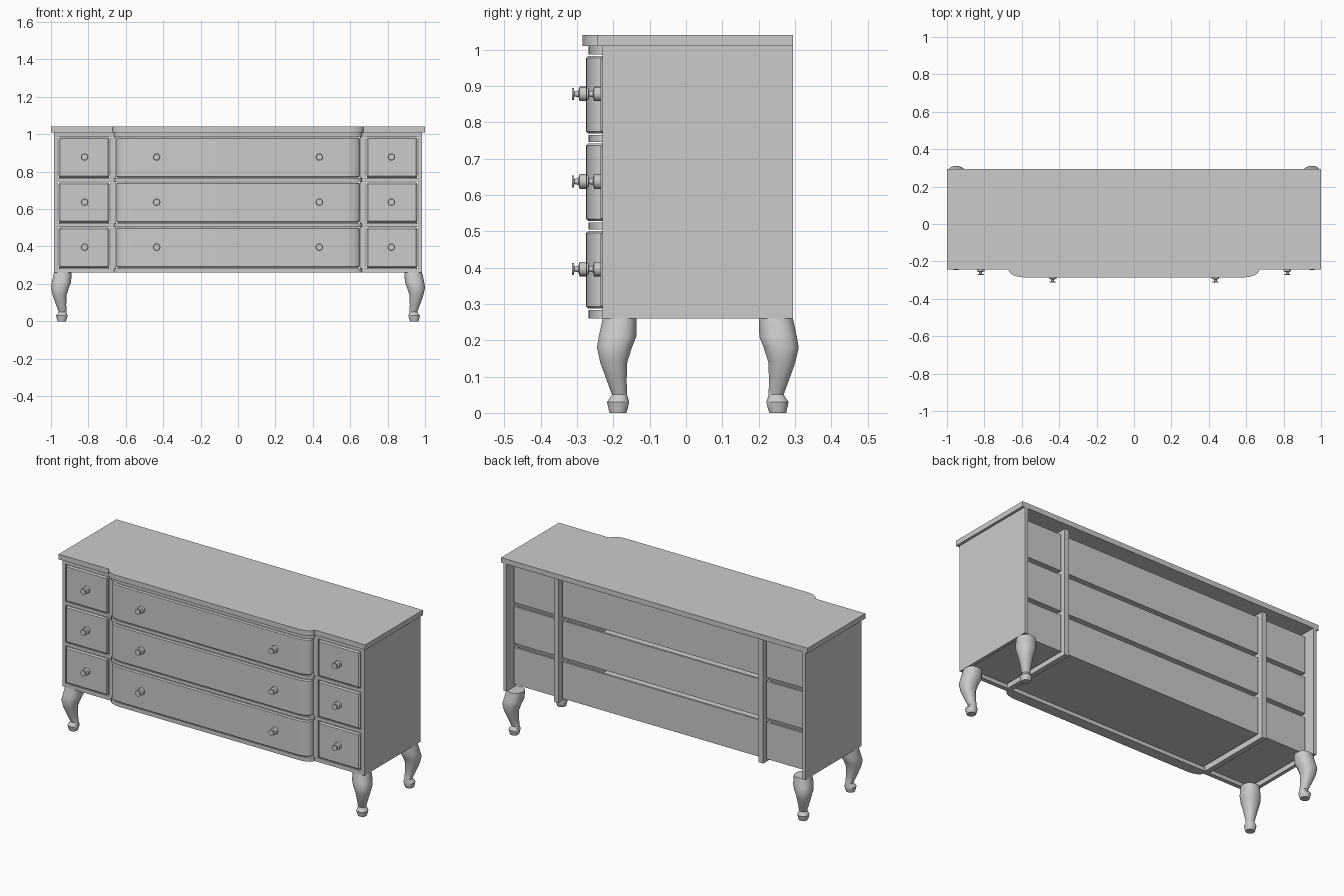
import bpy, bmesh, math
from mathutils import Vector

if "Cube" in bpy.data.objects:
    bpy.data.objects.remove(bpy.data.objects["Cube"], do_unlink=True)

GREY = (0.6, 0.6, 0.6, 1)
paint = bpy.data.materials.new("plain_grey")
paint.use_nodes = True
paint.diffuse_color = GREY
paint.node_tree.nodes["Principled BSDF"].inputs["Base Color"].default_value = GREY


def finish(name, bm, bevel=0, smooth=False):
    bmesh.ops.recalc_face_normals(bm, faces=bm.faces)
    mesh = bpy.data.meshes.new(name)
    bm.to_mesh(mesh)
    bm.free()
    mesh.materials.append(paint)
    obj = bpy.data.objects.new(name, mesh)
    bpy.context.collection.objects.link(obj)
    if bevel:
        mod = obj.modifiers.new("Bevel", "BEVEL")
        mod.width, mod.segments, mod.limit_method = bevel, 1, "ANGLE"
        mod.angle_limit = math.radians(50)
    if smooth:
        bpy.ops.object.select_all(action="DESELECT")
        obj.select_set(True)
        bpy.context.view_layer.objects.active = obj
        bpy.ops.object.shade_smooth_by_angle(angle=math.radians(35))
    return obj


def add_prism(bm, outline, z0, z1):
    low = [bm.verts.new((x, y, z0)) for x, y in outline]
    high = [bm.verts.new((x, y, z1)) for x, y in outline]
    bm.faces.new(low)
    bm.faces.new(high)
    for i in range(len(low)):
        j = (i + 1) % len(low)
        bm.faces.new((low[i], low[j], high[j], high[i]))


def add_box(bm, x0, x1, y0, y1, z0, z1):
    add_prism(bm, [(x0, y0), (x1, y0), (x1, y1), (x0, y1)], z0, z1)


def bow(half, y_side, y_front, run=0.08, steps=7):
    """Front line from left to right, with rounded shoulders."""
    right = []
    for i in range(steps + 1):
        a = math.pi / 2 * i / steps
        right.append((half - run * (1 - math.cos(a)), y_side + (y_front - y_side) * math.sin(a)))
    return right + [(-x, y) for x, y in reversed(right)]


BOTTOM, TOP = 0.26, 1.01
BACK, SIDE_FRONT, BOW_FRONT = 0.295, -0.23, -0.268
DRAWER_Z = [0.287 + 0.241 * k for k in range(3)]
DRAWER_H = 0.214
RAILS = [(BOTTOM, 0.283), (0.505, 0.524), (0.746, 0.765), (0.986, TOP)]

# Top board with a bowed centre
bm = bmesh.new()
add_prism(bm, [(-1, BACK), (-1, -0.243), *reversed(bow(0.67, -0.243, -0.285)),
               (1, -0.243), (1, BACK)], TOP, 1.04)
finish("top_board", bm, smooth=True)

# Side panels and inner dividers
bm = bmesh.new()
for s in (-1, 1):
    add_box(bm, s * 0.965, s * 0.985, SIDE_FRONT, BACK, BOTTOM, TOP)
finish("side_panels", bm)
bm = bmesh.new()
for s in (-1, 1):
    add_box(bm, s * 0.652, s * 0.682, SIDE_FRONT, 0.255, BOTTOM, TOP)
finish("dividers", bm)

# Front rails between the drawers
bm = bmesh.new()
for z0, z1 in RAILS:
    add_prism(bm, bow(0.662, SIDE_FRONT, BOW_FRONT) + [(-0.652, -0.205), (0.652, -0.205)], z0, z1)
    for s in (-1, 1):
        add_box(bm, s * 0.682, s * 0.965, SIDE_FRONT, -0.205, z0, z1)
finish("front_rails", bm, smooth=True)


def drawer_box(name, x0, x1, z0):
    """Open tray behind a drawer front."""
    bm = bmesh.new()
    y0, y1, z1, t = -0.215, 0.235, z0 + 0.212, 0.012
    add_box(bm, x0, x1, y0, y1, z0 - 0.005, z0 + t)
    add_box(bm, x0, x1, y1 - t, y1, z0 + t, z1)
    for xa, xb in ((x0, x0 + t), (x1 - t, x1)):
        add_box(bm, xa, xb, y0, y1 - t, z0 + t, z1)
    finish(name, bm)


def knob(name, x, y, z, sides=16):
    """Turned knob pointing forward."""
    profile = [(0.0, 0.0), (0.02, 0.0), (0.02, 0.02), (0.009, 0.023), (0.007, 0.034),
               (0.017, 0.036), (0.017, 0.041), (0.0, 0.042)]
    bm = bmesh.new()
    rings = []
    for r, d in profile[1:-1]:
        rings.append([bm.verts.new((x + r * math.cos(math.tau * i / sides), y - d,
                                    z + r * math.sin(math.tau * i / sides))) for i in range(sides)])
    bm.faces.new(rings[0])
    bm.faces.new(rings[-1])
    for a, b in zip(rings, rings[1:]):
        for i in range(sides):
            j = (i + 1) % sides
            bm.faces.new((a[i], a[j], b[j], b[i]))
    finish(name, bm, smooth=True)


# Drawers, one wide and two narrow on each level
for level, z0 in zip(("lower", "middle", "upper"), DRAWER_Z):
    bm = bmesh.new()
    add_prism(bm, bow(0.652, -0.236, -0.275) + [(-0.65, -0.212), (0.65, -0.212)], z0, z0 + DRAWER_H)
    finish(f"{level}_wide_drawer_front", bm, bevel=0.006, smooth=True)
    drawer_box(f"{level}_wide_drawer_box", -0.64, 0.64, z0)
    for side, s in (("left", 1), ("right", -1)):
        bm = bmesh.new()
        add_box(bm, s * 0.687, s * 0.96, -0.236, -0.212, z0, z0 + DRAWER_H)
        finish(f"{level}_{side}_drawer_front", bm, bevel=0.007)
        xs = sorted((s * 0.69, s * 0.958))
        drawer_box(f"{level}_{side}_drawer_box", xs[0], xs[1], z0)
        knob(f"{level}_{side}_wide_knob", s * 0.435, -0.273, z0 + 0.113 - 0.004)
        knob(f"{level}_{side}_small_knob", s * 0.82, -0.233, z0 + 0.113 - 0.004)

# Curved legs: height, outer inset and inner inset from the case corner
LEG = [(0.26, 0.0, 0.095), (0.21, -0.011, 0.094), (0.18, -0.016, 0.082), (0.14, -0.007, 0.069),
       (0.09, 0.011, 0.067), (0.05, 0.026, 0.068), (0.03, 0.012, 0.074), (0.012, 0.016, 0.07),
       (0.0, 0.019, 0.066)]
for end, cy, sy in (("front", SIDE_FRONT, 1), ("back", BACK, -1)):
    for side, sx in (("left", 1), ("right", -1)):
        bm = bmesh.new()
        rings = []
        for z, outer, inner in LEG:
            mid, rad = (outer + inner) / 2, (inner - outer) / 2
            ring = []
            for i in range(16):
                a = math.tau * (i + 0.5) / 16
                c, s = math.cos(a), math.sin(a)
                # slightly squared round section
                dx, dy = (math.copysign(abs(v) ** 0.85, v) * rad for v in (c, s))
                ring.append(bm.verts.new((sx * (0.985 - mid - dx), cy + sy * (mid + dy), z)))
            rings.append(ring)
        bm.faces.new(rings[0])
        bm.faces.new(rings[-1])
        for a, b in zip(rings, rings[1:]):
            for i in range(16):
                j = (i + 1) % 16
                bm.faces.new((a[i], a[j], b[j], b[i]))
        finish(f"{end}_{side}_leg", bm, smooth=True)
